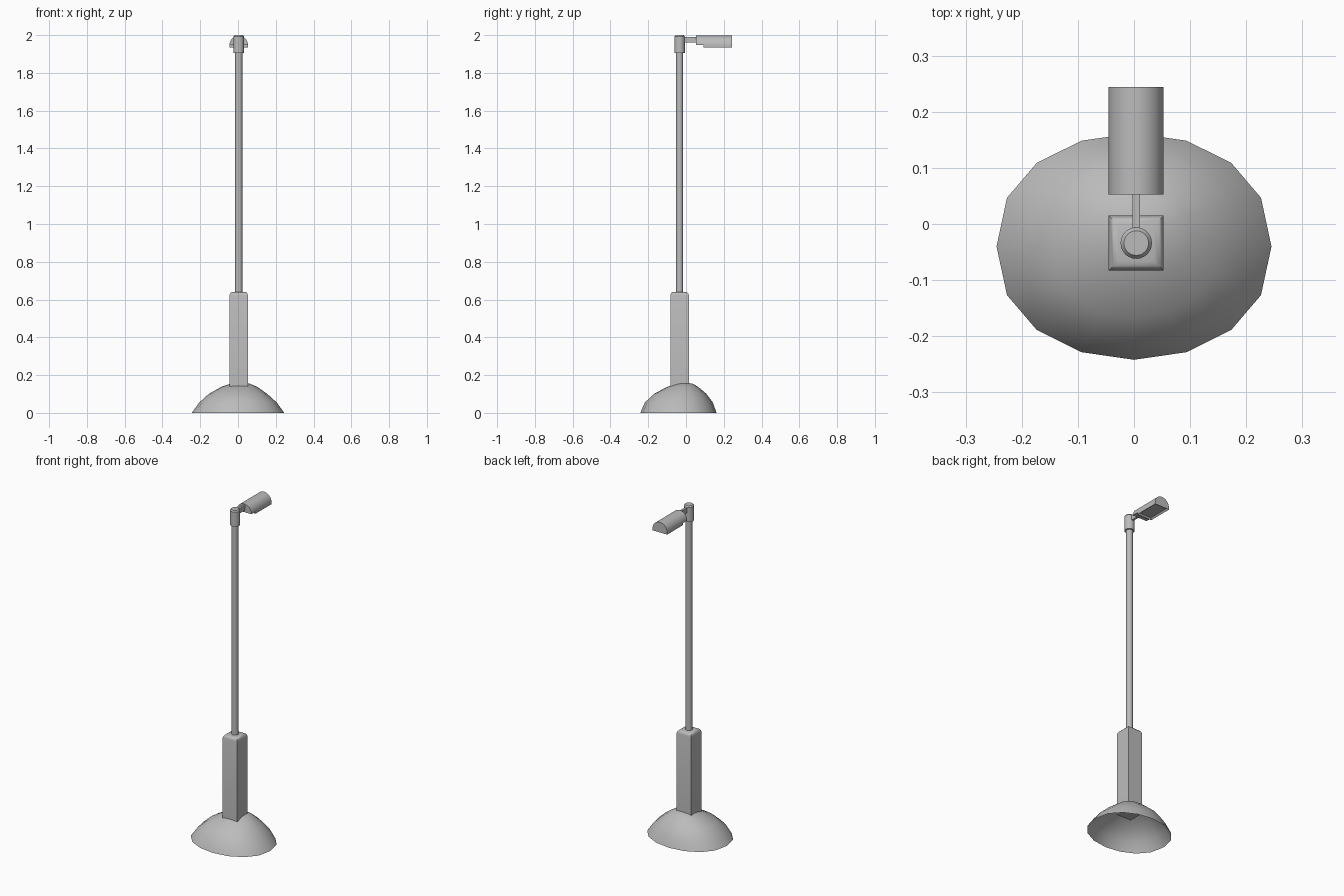
import bpy, bmesh, math
from mathutils import Vector

if "Cube" in bpy.data.objects:
    bpy.data.objects.remove(bpy.data.objects["Cube"], do_unlink=True)

grey = bpy.data.materials.new("grey")
grey.use_nodes = True
GREY = (0.5, 0.5, 0.5, 1)
grey.diffuse_color = GREY
grey.node_tree.nodes["Principled BSDF"].inputs["Base Color"].default_value = GREY

PX, PY = 0.004, -0.034  # post axis


def finish(name, bm, angle=30):
    bmesh.ops.recalc_face_normals(bm, faces=bm.faces)
    me = bpy.data.meshes.new(name)
    bm.to_mesh(me)
    bm.free()
    me.materials.append(grey)
    ob = bpy.data.objects.new(name, me)
    bpy.context.collection.objects.link(ob)
    bpy.ops.object.select_all(action="DESELECT")
    ob.select_set(True)
    bpy.context.view_layer.objects.active = ob
    bpy.ops.object.shade_smooth_by_angle(angle=math.radians(angle))
    return ob


def loft(bm, rings, bottom=True, top=True):
    """Join rings of points with quads and cap the ends."""
    loops = [[bm.verts.new(p) for p in ring] for ring in rings]
    n = len(loops[0])
    for a, b in zip(loops, loops[1:]):
        for i in range(n):
            j = (i + 1) % n
            bm.faces.new((a[i], a[j], b[j], b[i]))
    if bottom:
        bm.faces.new(loops[0][::-1])
    if top:
        bm.faces.new(loops[-1])
    return loops


def circle(x, y, z, r, n=24):
    return [(x + r * math.cos(math.tau * i / n), y + r * math.sin(math.tau * i / n), z)
            for i in range(n)]


def square(h, z):
    return [(PX + sx * h, PY + sy * h, z) for sx, sy in ((-1, -1), (1, -1), (1, 1), (-1, 1))]


# Hollow mound, an oval shell that leans to the back
def oval(cx, cy, z, rx, ry, n=16):
    ring = []
    for i in range(n):
        a = math.tau * i / n
        s = math.sin(a)
        ring.append((cx + rx * math.cos(a), cy + ry * math.copysign(abs(s) ** 0.88, s), z))
    return ring


bm = bmesh.new()
mound = [(0, -0.04, 0, 0.245, 0.202), (0, -0.038, 0.055, 0.205, 0.18),
         (0, -0.03, 0.102, 0.153, 0.137), (0.007, -0.018, 0.138, 0.095, 0.082),
         (0.012, -0.008, 0.155, 0.05, 0.042)]
loops = loft(bm, [oval(*m) for m in mound], bottom=False, top=False)
tip = bm.verts.new((0.014, -0.005, 0.16))
for i in range(16):
    bm.faces.new((loops[-1][i], loops[-1][(i + 1) % 16], tip))
finish("mound", bm, 45)

# Square post with a rounded top
bm = bmesh.new()
loft(bm, [square(h, z) for h, z in
          ((0.049, 0.115), (0.049, 0.622), (0.046, 0.632), (0.041, 0.638), (0.032, 0.641))])
finish("post", bm, 40)

# Round pole
bm = bmesh.new()
loft(bm, [circle(PX, PY, z, 0.019) for z in (0.63, 1.92)])
finish("pole", bm)

# Collar with a chamfered top
bm = bmesh.new()
loft(bm, [circle(PX, PY, z, r) for z, r in
          ((1.905, 0.028), (1.992, 0.028), (2.0, 0.022))])
finish("collar", bm)

# Arm from the collar to the lamp
bm = bmesh.new()
bmesh.ops.create_cube(bm, size=1)
bmesh.ops.scale(bm, vec=(0.013, 0.085, 0.03), verts=bm.verts)
bmesh.ops.translate(bm, vec=(PX, 0.02, 1.975), verts=bm.verts)
finish("arm", bm)

# Lamp hood, a half-round bar
HALF, BASE, BACK = 0.049, 1.947, 0.244
bm = bmesh.new()
arch = [(PX + HALF * math.cos(math.pi * i / 16), BASE + 0.05 * math.sin(math.pi * i / 16))
        for i in range(17)]
loft(bm, [[(x, y, z) for x, z in arch] for y in (0.053, BACK)])
finish("lamp_hood", bm)

# Lamp frame below the hood, with a recessed light panel
bm = bmesh.new()
front = 0.092
bmesh.ops.create_cube(bm, size=1)
bmesh.ops.scale(bm, vec=(2 * HALF, BACK - front, 0.012), verts=bm.verts)
bmesh.ops.translate(bm, vec=(PX, (BACK + front) / 2, 1.941), verts=bm.verts)
bm.normal_update()
under = [f for f in bm.faces if f.normal.z < -0.9]
bmesh.ops.inset_region(bm, faces=under, thickness=0.013)
bmesh.ops.translate(bm, vec=Vector((0, 0, 0.009)), verts=under[0].verts)
finish("lamp_frame", bm)
